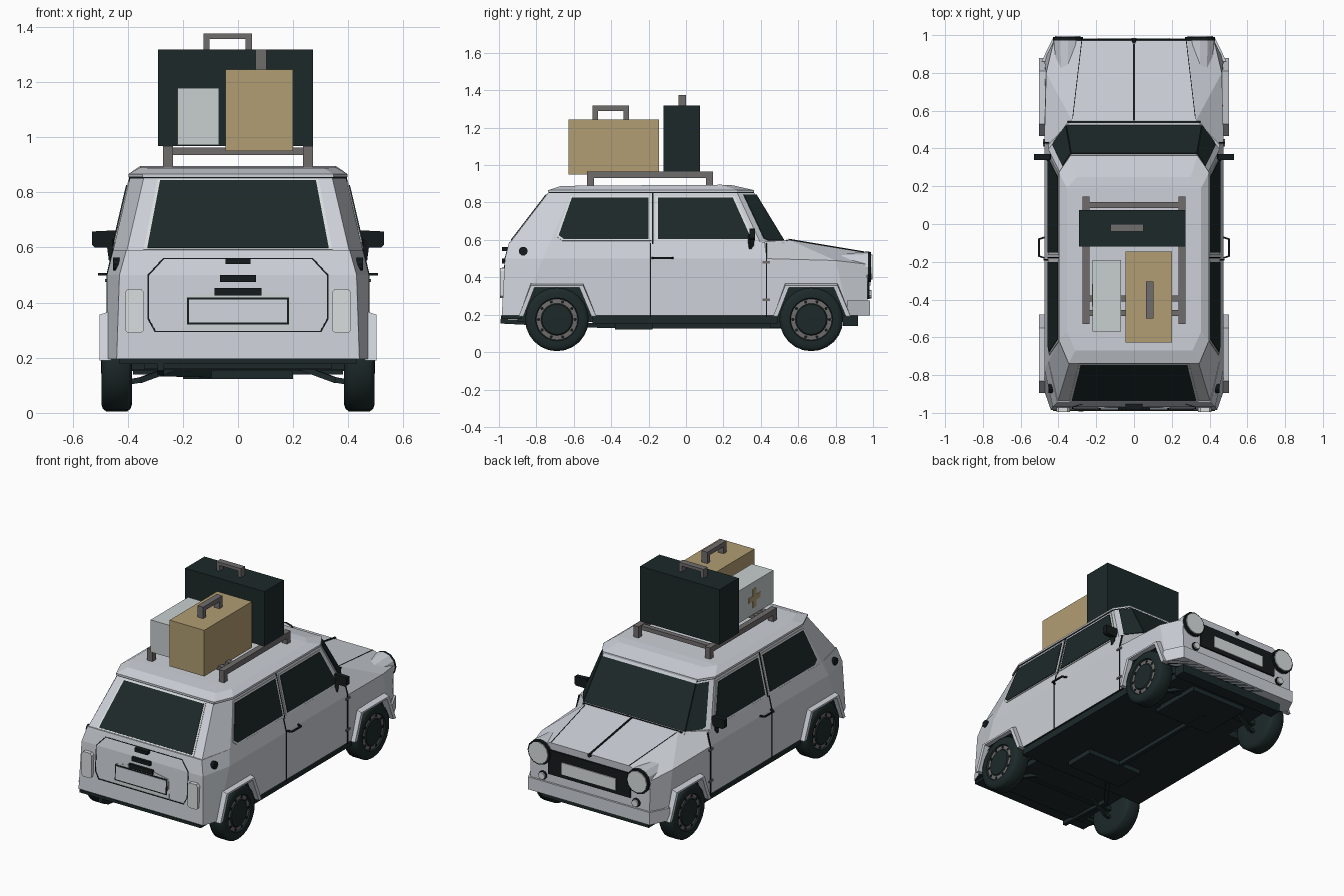
import bpy, bmesh, math
from mathutils import Vector as V, Matrix

if "Cube" in bpy.data.objects:
    bpy.data.objects.remove(bpy.data.objects["Cube"])


def mat(name, r, g, b):
    m = bpy.data.materials.new(name)
    m.diffuse_color = (r, g, b, 1)
    m.use_nodes = True
    m.node_tree.nodes["Principled BSDF"].inputs["Base Color"].default_value = m.diffuse_color
    return m


PAINT = mat("pale_grey_paint", .61, .64, .69)
TRIM = mat("light_trim", .70, .73, .74)
CASE = mat("pale_case_grey", .58, .62, .63)
DARK = mat("dark_green_grey", .012, .022, .022)
BLACK = mat("black", .007, .011, .012)
TAN = mat("tan_leather", .44, .34, .17)
METAL = mat("rack_grey", .16, .15, .15)


def finish(name, bm, *mats):
    bmesh.ops.recalc_face_normals(bm, faces=bm.faces[:])
    me = bpy.data.meshes.new(name)
    bm.to_mesh(me)
    bm.free()
    for m in mats:
        me.materials.append(m)
    ob = bpy.data.objects.new(name, me)
    bpy.context.collection.objects.link(ob)
    return ob


def box(name, x0, x1, y0, y1, z0, z1, m):
    bm = bmesh.new()
    c = V(((x0 + x1) / 2, (y0 + y1) / 2, (z0 + z1) / 2))
    bmesh.ops.create_cube(bm, size=1, matrix=Matrix.Translation(c) @ Matrix.Diagonal((x1 - x0, y1 - y0, z1 - z0, 1)))
    return finish(name, bm, m)


def prism(name, pts, vec, m):
    bm = bmesh.new()
    f = bm.faces.new([bm.verts.new(p) for p in pts])
    ext = bmesh.ops.extrude_face_region(bm, geom=[f], use_keep_orig=True)
    bmesh.ops.translate(bm, vec=V(vec), verts=[v for v in ext["geom"] if isinstance(v, bmesh.types.BMVert)])
    return finish(name, bm, m)


def panel(name, pts, t, m):
    """Thin plate on a facet, thickened away from the car's middle."""
    pts = [V(p) for p in pts]
    n = sum((a.cross(b) for a, b in zip(pts, pts[1:] + pts[:1])), V())
    n.normalize()
    if n.dot(sum(pts, V()) / len(pts) - V((0, -.15, .5))) < 0:
        n = -n
    return prism(name, [p - n * .002 for p in pts], n * (t + .002), m)


def path(name, pts, w, m):
    """Square bars joining a list of points."""
    bm = bmesh.new()
    for a, b in zip(pts, pts[1:]):
        a, b = V(a), V(b)
        d = b - a
        mt = Matrix.Translation((a + b) / 2) @ d.to_track_quat('Z', 'Y').to_matrix().to_4x4()
        bmesh.ops.create_cube(bm, size=1, matrix=mt @ Matrix.Diagonal((w, w, d.length + w * .5, 1)))
    return finish(name, bm, m)


def disc(name, c, r, y0, y1, m, n=16, axis='Y', r_back=None):
    bm = bmesh.new()
    rot = Matrix.Rotation(math.pi / 2, 4, 'X' if axis == 'Y' else 'Y')
    off = (c[0], (y0 + y1) / 2, c[1]) if axis == 'Y' else ((y0 + y1) / 2, c[0], c[1])
    bmesh.ops.create_cone(bm, cap_ends=True, segments=n, radius1=r, radius2=r_back or r, depth=y1 - y0,
                          matrix=Matrix.Translation(off) @ rot)
    return finish(name, bm, m)


def loft(name, rings, *mats):
    """Mirrored plan outlines stacked upward; each half runs rear to front."""
    bm = bmesh.new()
    rows = [[[bm.verts.new((s * x, y, z)) for x, y, z in r] for s in (1, -1)] for r in rings]
    n = len(rings[0])
    for lo, hi in zip(rows, rows[1:]):
        for s in (0, 1):
            for i in range(n - 1):
                bm.faces.new((lo[s][i], lo[s][i + 1], hi[s][i + 1], hi[s][i]))
        for i in (0, n - 1):
            bm.faces.new((lo[0][i], lo[1][i], hi[1][i], hi[0][i]))
    for k in (0, -1):
        for i in range(n - 1):
            f = bm.faces.new((rows[k][0][i], rows[k][0][i + 1], rows[k][1][i + 1], rows[k][1][i]))
            f.material_index = 1 if k == 0 and len(mats) > 1 else 0
    return finish(name, bm, *mats)


# lower body with bonnet and front wings
body = loft("lower_body", [
    [(.44, -.985, .195), (.475, -.885, .195), (.475, .45, .195), (.475, .87, .195), (.42, .972, .195)],
    [(.43, -.968, .5), (.475, -.765, .5), (.475, .43, .5), (.465, .8, .49), (.425, .968, .47)],
    [(.405, -.945, .59), (.453, -.73, .59), (.453, .42, .59), (.33, .55, .6), (.28, .972, .53)]], PAINT, DARK)

# cabin and roof
base = [(.405, -.945, .58), (.455, -.73, .58), (.455, .40, .58), (.36, .53, .58)]
head = [(.34, -.73, .86), (.39, -.61, .86), (.39, .27, .86), (.33, .36, .86)]
loft("cabin", [base, head], PAINT)
loft("roof", [[(x * 1.02, y * 1.01, .855) for x, y, z in head], [(x * 1.02, y * 1.01, .866) for x, y, z in head],
              [(.31, -.67, .888), (.355, -.57, .89), (.355, .19, .895), (.30, .25, .892)]], PAINT)
loft("gutter", [[(x * 1.012, y * 1.008, z) for x, y, _ in head] for z in (.85, .857)], BLACK)


def bil(q, u, v):
    a, b, c, d = map(V, q)
    return a.lerp(b, u).lerp(d.lerp(c, u), v)


def flip(p):
    return (-p[0], p[1], p[2])


# front and rear glass
for nm, i, us in (("windscreen", 3, (0, 1)), ("rear_window", 0, (.09, .91))):
    q = (base[i], flip(base[i]), flip(head[i]), head[i])
    u0, u1 = us
    if i == 0:
        panel(nm + "_frame", [bil(q, *p) for p in ((u0 - .015, .035), (u1 + .015, .035), (u1 + .015, .95), (u0 - .015, .95))], .003, TRIM)
    panel(nm, [bil(q, *p) for p in ((u0, .06), (u1, .06), (u1, .93), (u0, .93))], .006, DARK)
q = (base[2], base[3], head[3], head[2])
side_glass = [bil(q, *p) for p in ((.22, .1), (.35, .06), (1, .06), (1, .93), (.3, .93))]


def on_side(s, y, z):
    return (s * (.455 - .065 * (z - .58) / .28), y, z)


def on_rear(x, z):
    return (x, -.987 + .02 * (z - .19) / .31 + max(0, z - .5) * .2, z)


REAR_WIN = [(-.68, .625), (-.61, .825), (-.2, .825), (-.2, .603), (-.65, .603)]
FRONT_WIN = [(-.15, .603), (-.15, .825), (.25, .825), (.35, .603)]

for s, side in ((1, "right"), (-1, "left")):
    panel("windscreen_corner_" + side, side_glass if s > 0 else [flip(p) for p in side_glass], .006, DARK)
    # side windows
    for nm, poly in (("rear_side_window_", REAR_WIN), ("door_window_", FRONT_WIN)):
        cy, cz = sum(p[0] for p in poly) / len(poly), sum(p[1] for p in poly) / len(poly)
        panel(nm + "frame_" + side, [on_side(s, cy + (y - cy) * 1.06, cz + (z - cz) * 1.09) for y, z in poly], .004, TRIM)
        panel(nm + side, [on_side(s, y, z) for y, z in poly], .008, DARK)
    # door seams, handle, hinges
    for y in (-.19, .43):
        path("door_seam_" + side, [(s * .474, y, .19), (s * .474, y, .5), (s * .455, y, .58)], .007, BLACK)
    path("door_pillar_seam_" + side, [on_side(s, -.178, .58), on_side(s, -.178, .85)], .006, BLACK)
    path("door_handle_" + side, [(s * .472, -.18, .503), (s * .503, -.17, .503), (s * .503, -.08, .503), (s * .472, -.07, .503)], .009, BLACK)
    for z in (.28, .48):
        box("door_hinge_" + side, s * .476 - .006, s * .476 + .006, .41, .45, z - .006, z + .006, METAL)
    # mirror
    prism("mirror_" + side, [(s * .435, .34, .615), (s * .445, .34, .6), (s * .52, .34, .6), (s * .53, .34, .61),
                             (s * .53, .34, .658), (s * .445, .34, .662)], (0, .03, 0), BLACK)
    path("mirror_arm_" + side, [(s * .46, .35, .62), (s * .452, .345, .56)], .025, BLACK)
    # fuel cap, tail lamp
    disc("fuel_cap_" + side, (-.87, .54), .024, s * .435 - .018, s * .435 + .018, BLACK, 10, 'X')
    prism("tail_lamp_" + side, [(s * x, -.965, z) for x, z in ((.34, .30), (.352, .29), (.4, .29), (.41, .30), (.41, .435), (.4, .45), (.352, .45), (.34, .435))], (0, -.03, 0), TRIM)
    # headlamp in its wing pod, and indicator
    disc("headlamp_pod_" + side, (s * .35, .455), .08, .6, .972, PAINT, 12, 'Y', .06)
    disc("headlamp_rim_" + side, (s * .35, .455), .079, .968, .99, BLACK, 12)
    disc("headlamp_" + side, (s * .35, .455), .068, .97, .996, TRIM, 12)
    disc("indicator_rim_" + side, (s * .33, .31), .027, .95, .982, BLACK, 10)
    disc("indicator_" + side, (s * .33, .31), .022, .95, .992, TRIM, 10)
    # bonnet edge seam
    path("bonnet_seam_" + side, [(s * .325, .56, .598), (s * .277, .968, .531)], .004, BLACK)
    # wheels and arches
    for cy, end in ((-.69, "rear"), (.67, "front")):
        inner = [(.185, .19), (.12, .345), (-.12, .345), (-.18, .19)]
        arch = [(-.205, .19), (-.14, .37), (.14, .37), (.21, .19)] + inner
        flare = prism(f"{end}_arch_{side}", [(s * .46, cy + y, z) for y, z in arch], (s * .043, 0, 0), PAINT)
        for v in flare.data.vertices:
            if abs(v.co.x) > .48 and v.co.z > .36:
                v.co.z -= .014
        cut = prism("arch_cutter", [(s * .35, cy + y, z) for y, z in [(.19, .1)] + inner + [(-.19, .1)]], (s * .3, 0, 0), PAINT)
        cut.data.materials.append(DARK)
        for f in cut.data.polygons:
            f.material_index = 1
        md = body.modifiers.new("arch", 'BOOLEAN')
        md.operation, md.solver, md.object = 'DIFFERENCE', 'EXACT', cut
        bpy.context.view_layer.objects.active = body
        bpy.ops.object.modifier_apply(modifier=md.name)
        bpy.data.objects.remove(cut)
        prof = [(.385, .09), (.385, .145), (.39, .16), (.402, .17), (.478, .17), (.49, .16), (.495, .145), (.495, .115),
                (.486, .11), (.488, .086), (.494, .08), (.496, .03)]
        bm, n = bmesh.new(), 24
        rows = [[bm.verts.new((s * x, cy + r * math.cos(a), .175 + r * math.sin(a)))
                 for a in (math.tau * k / n for k in range(n))] for x, r in prof]
        for i, (lo, hi) in enumerate(zip(rows, rows[1:])):
            for k in range(n):
                f = bm.faces.new((lo[k], lo[(k + 1) % n], hi[(k + 1) % n], hi[k]))
                f.material_index = 1 if i == 8 else 0
        bm.faces.new(rows[0])
        bm.faces.new(rows[-1])
        wheel = finish(f"{end}_wheel_{side}", bm, DARK, METAL)
        bpy.ops.object.select_all(action='DESELECT')
        wheel.select_set(True)
        bpy.context.view_layer.objects.active = wheel
        bpy.ops.object.shade_smooth_by_angle(angle=math.radians(40))
        for k in range(10):
            a = math.tau * k / 10
            disc("wheel_hole", (cy + .098 * math.cos(a), .175 + .098 * math.sin(a)), .009, s * .487 - .003, s * .487 + .003, BLACK, 6, 'X')
        path(f"{end}_strut_{side}", [(s * .38, cy, .115), (s * .35, cy, .12), (s * .2, cy + .05, .175)], .02, DARK)

# bonnet centre line and badge spot
path("bonnet_centre_line", [(0, .55, .601), (0, .95, .534)], .01, BLACK)
disc("bonnet_catch", (0, .525), .012, .955, .982, BLACK, 8)
path("windscreen_base_seam", [(.35, .54, .598), (-.35, .54, .598)], .008, BLACK)

# front grille, plate, bumper
box("grille", -.29, .29, .95, .98, .33, .485, BLACK)
box("front_plate", -.19, .19, .97, .986, .355, .43, TRIM)
prism("front_bumper", [(.49, .86, .195), (.43, .983, .195), (-.43, .983, .195), (-.49, .86, .195)], (0, 0, .08), PAINT)

# tailgate details
hatch = [(-.3, .295), (-.325, .34), (-.325, .5), (-.27, .56), (.27, .56), (.325, .5), (.325, .34), (.3, .295), (-.3, .295)]
path("tailgate_seam", [on_rear(x, z) for x, z in hatch], .005, BLACK)
panel("plate_recess", [on_rear(x, z) for x, z in ((-.2, .3), (.2, .3), (.19, .42), (.08, .44), (-.08, .44), (-.19, .42))], .003, CASE)
panel("plate_surround", [on_rear(x, z) for x, z in ((-.185, .32), (.185, .32), (.185, .418), (-.185, .418))], .005, BLACK)
panel("rear_plate", [on_rear(x, z) for x, z in ((-.177, .328), (.177, .328), (.177, .41), (-.177, .41))], .008, PAINT)
for nm, w, z0, z1 in (("plate_lamp", .085, .425, .452), ("rear_trim", .065, .475, .5), ("tailgate_catch", .045, .54, .562)):
    box(nm, -w, w, -.985, -.95, z0, z1, BLACK)

# underside
box("floor", -.34, .34, -.9, .9, .16, .197, DARK)
box("sills", -.462, .462, -.5, .49, .152, .197, DARK)
box("rear_skirt", -.43, .43, -.99, -.88, .178, .197, DARK)
box("front_skirt", -.38, .38, .84, .92, .14, .197, DARK)
box("engine_tray", -.2, .2, .45, .8, .13, .17, DARK)
box("silencer", -.2, .2, -.38, -.18, .122, .162, DARK)
for cy in (-.69, .67):
    path("axle", [(-.4, cy, .17), (.4, cy, .17)], .03, DARK)
path("exhaust", [(-.05, .6, .14), (-.05, -.3, .14), (-.28, -.6, .145), (-.28, -.985, .165)], .025, DARK)

# roof rack
for s in (1, -1):
    x0, x1 = sorted((s * .235, s * .272))
    box("rack_rail", x0, x1, -.53, .145, .932, .967, METAL)
    for y in (-.53, .108):
        box("rack_foot", x0, x1, y, y + .037, .875, .94, METAL)
for y in (-.47, -.395, .1):
    box("rack_crossbar", -.24, .24, y - .016, y + .016, .936, .962, METAL)

# luggage
box("dark_suitcase", -.29, .272, -.12, .075, .967, 1.318, DARK)
box("tan_suitcase", -.045, .2, -.628, -.145, .95, 1.245, TAN)
box("first_aid_case", -.22, -.068, -.57, -.19, .972, 1.178, CASE)
box("cross_upright", -.222, -.216, -.395, -.36, 1.015, 1.135, TAN)
box("cross_bar", -.222, -.216, -.437, -.318, 1.058, 1.092, TAN)
# suitcase handles
box("dark_handle_grip", -.125, .05, -.04, 0, 1.355, 1.375, METAL)
for x in (-.125, .028):
    box("dark_handle_post", x, x + .022, -.04, 0, 1.315, 1.36, METAL)
box("tan_handle_grip", .063, .103, -.5, -.305, 1.29, 1.318, METAL)
for y in (-.5, -.335):
    box("tan_handle_post", .063, .103, y, y + .03, 1.24, 1.295, METAL)
